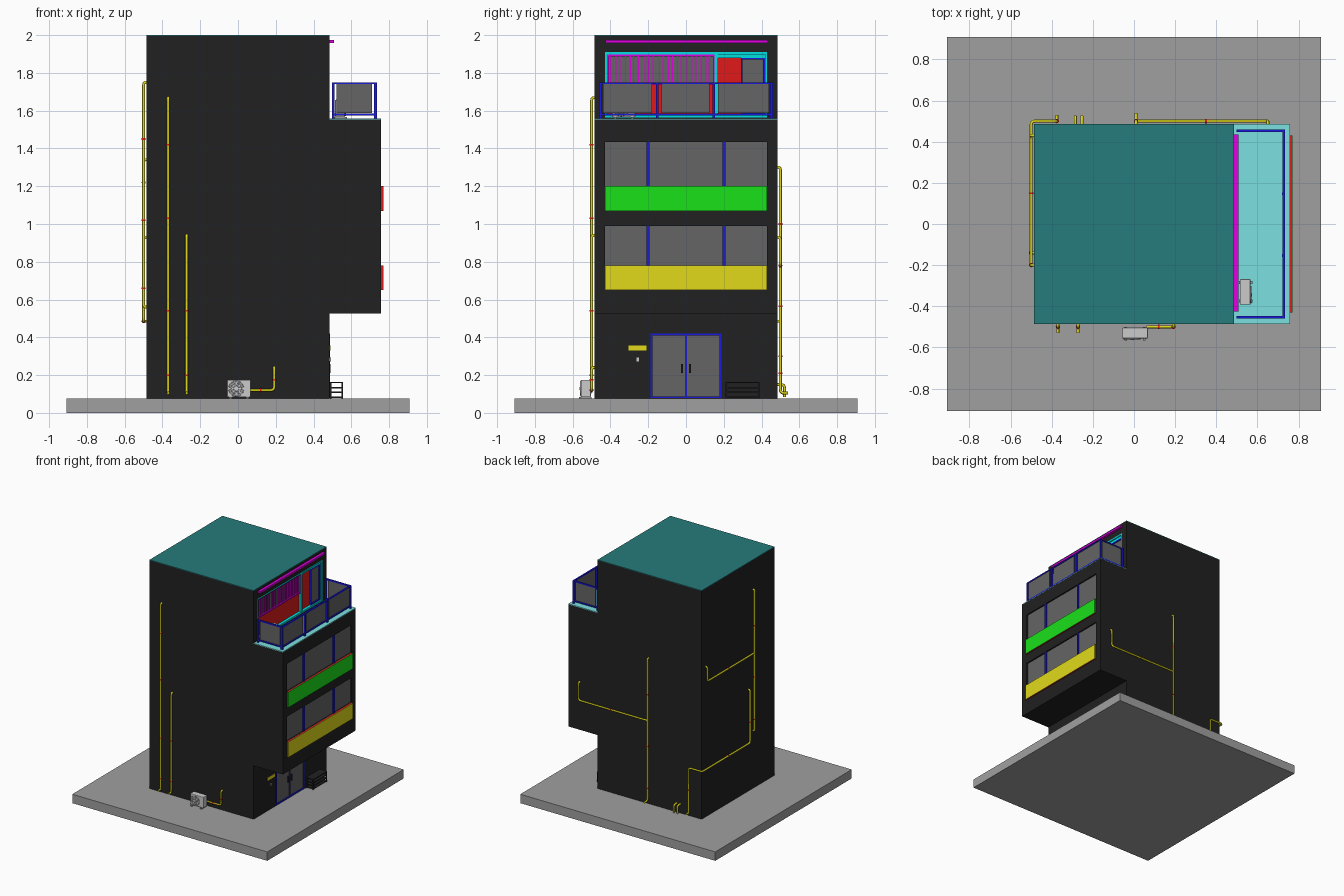
import bpy, bmesh, math, random
from mathutils import Matrix, Vector

if "Cube" in bpy.data.objects:
    bpy.data.objects.remove(bpy.data.objects["Cube"])
random.seed(3)

def mat(name, r, g, b):
    m = bpy.data.materials.new(name)
    m.diffuse_color = (r, g, b, 1)
    m.use_nodes = True
    m.node_tree.nodes["Principled BSDF"].inputs["Base Color"].default_value = m.diffuse_color
    return m

BLACK = mat("black", .015, .015, .015)
TEAL = mat("teal", .02, .2, .2)
CYAN = mat("cyan", 0, .75, .75)
PALE = mat("pale_cyan", .2, .75, .75)
BLUE = mat("blue", .01, .01, .75)
GLASS = mat("glass_grey", .13, .13, .13)
MAGENTA = mat("magenta", .75, 0, .75)
RED = mat("red", .75, .01, .01)
GREEN = mat("green", .01, .75, .01)
YELLOW = mat("yellow", .75, .7, .01)
GREY = mat("light_grey", .6, .6, .6)
STONE = mat("stone", .35, .35, .35)

def finish(name, bm, m, M=None):
    bmesh.ops.recalc_face_normals(bm, faces=bm.faces)
    me = bpy.data.meshes.new(name)
    bm.to_mesh(me)
    bm.free()
    ob = bpy.data.objects.new(name, me)
    bpy.context.collection.objects.link(ob)
    me.materials.append(m)
    if M:
        ob.matrix_world = M
    return ob

def box(name, x0, x1, y0, y1, z0, z1, m, M=None, bevel=0):
    bm = bmesh.new()
    T = Matrix.Translation(((x0+x1)/2, (y0+y1)/2, (z0+z1)/2))
    bmesh.ops.create_cube(bm, size=1, matrix=T @ Matrix.Diagonal((x1-x0, y1-y0, z1-z0, 1)))
    if bevel:
        bmesh.ops.bevel(bm, geom=bm.edges[:], offset=bevel, segments=2, affect='EDGES', profile=.5)
    return finish(name, bm, m, M)

def cyl(name, p, axis, r, h, m, M=None, seg=24):
    bm = bmesh.new()
    R = Vector(axis).to_track_quat('Z', 'Y').to_matrix().to_4x4()
    bmesh.ops.create_cone(bm, cap_ends=True, segments=seg, radius1=r, radius2=r, depth=h,
                          matrix=Matrix.Translation(p) @ R)
    return finish(name, bm, m, M)

def frame(name, x0, x1, y0, y1, z0, z1, t, m):
    for s, a in (("left", (y0, y0+t, z0, z1)), ("right", (y1-t, y1, z0, z1)),
                 ("bottom", (y0+t, y1-t, z0, z0+t)), ("top", (y0+t, y1-t, z1-t, z1))):
        box(f"{name}_{s}", x0, x1, *a, m)

# pipe along a path with rounded corners
def pipe(name, pts, r=.0075, bend=.02):
    P = [Vector(p) for p in pts]
    path = [P[0]]
    for a, b, c in zip(P, P[1:], P[2:]):
        k1 = min(bend, (a-b).length*.5)
        k2 = min(bend, (c-b).length*.5)
        s, e = b+(a-b).normalized()*k1, b+(c-b).normalized()*k2
        for i in range(5):
            t = i/4
            path.append(s*(1-t)**2 + b*2*t*(1-t) + e*t*t)
    path.append(P[-1])
    cu = bpy.data.curves.new(name, 'CURVE')
    cu.dimensions = '3D'
    cu.bevel_depth = r
    cu.bevel_resolution = 2
    cu.use_fill_caps = True
    sp = cu.splines.new('POLY')
    sp.points.add(len(path)-1)
    for q, v in zip(sp.points, path):
        q.co = (*v, 1)
    cu.materials.append(YELLOW)
    bpy.context.collection.objects.link(bpy.data.objects.new(name, cu))

def clamps(name, pts, axis):
    for i, p in enumerate(pts):
        cyl(f"{name}_{i}", p, axis, .0105, .008, RED, seg=12)

# ground slab
box("ground_slab", -.908, .908, -.908, .908, 0, .075, STONE)

# tower body with overhang, from a side profile
bm = bmesh.new()
prof = [(-.485, .075), (.485, .075), (.485, .525), (.757, .525), (.757, 1.552),
        (.485, 1.552), (.485, 1.995), (-.485, 1.995)]
f = bm.faces.new([bm.verts.new((x, -.485, z)) for x, z in prof])
g = bmesh.ops.extrude_face_region(bm, geom=[f])
bmesh.ops.translate(bm, vec=(0, .97, 0), verts=[v for v in g["geom"] if isinstance(v, bmesh.types.BMVert)])
body = finish("tower_body", bm, BLACK)

# openings for windows, balcony room and entrance
for x0, x1, w, z0, z1 in ((.735, .8, .43, 1.2, 1.435), (.735, .8, .43, .78, .99),
                          (.455, .6, .43, 1.565, 1.91), (.473, .6, .187, .08, .42)):
    cut = box("opening_cutter", x0, x1, -w, w, z0, z1, BLACK)
    cut.hide_render = True
    md = body.modifiers.new("opening", 'BOOLEAN')
    md.operation, md.solver, md.object = 'DIFFERENCE', 'EXACT', cut
    bpy.context.view_layer.objects.active = body
    bpy.ops.object.modifier_apply(modifier=md.name)
    bpy.data.objects.remove(cut)

box("roof_top", -.485, .485, -.485, .485, 1.995, 2, TEAL)
box("balcony_floor", .485, .757, -.485, .485, 1.552, 1.558, PALE)

# window bands of the overhang
for n, z0, z1, zb, m in (("upper", 1.2, 1.435, 1.07, GREEN), ("lower", .78, .99, .65, YELLOW)):
    box(n+"_window_glass", .735, .745, -.43, .43, z0, z1, GLASS)
    for y in (-.2, .2):
        box(n+"_window_mullion", .745, .757, y-.008, y+.008, z0, z1, BLUE)
    box(n+"_spandrel", .755, .768, -.43, .43, zb, z0, RED)
    box(n+"_spandrel_face", .768, .77, -.43, .43, zb, z0, m)

# entrance doors
frame("entrance_frame", .473, .488, -.187, .187, .078, .42, .01, BLUE)
box("entrance_middle", .473, .486, -.004, .004, .085, .41, BLUE)
for s in (-1, 1):
    a, b = sorted((s*.004, s*.177))
    box("entrance_door", .473, .48, a, b, .085, .41, GLASS)
    box("door_handle", .48, .49, s*.022-.005, s*.022+.005, .21, .26, BLACK)
box("sign_plate", .485, .488, -.305, -.21, .33, .356, RED)
box("sign_face", .488, .49, -.305, -.21, .33, .356, YELLOW)
box("door_bell", .485, .492, -.262, -.25, .272, .292, GREY)

# slatted rack beside the entrance
for z in (.08, .105, .13, .157):
    box("rack_shelf", .488, .555, .21, .39, z, z+.007, BLACK)
for x in (.488, .549):
    for y in (.21, .384):
        box("rack_post", x, x+.006, y, y+.006, .075, .164, BLACK)

# balcony room front
box("room_wall", .455, .462, -.43, .43, 1.565, 1.91, RED)
frame("room_frame", .46, .485, -.43, .43, 1.565, 1.91, .012, CYAN)
box("room_frame_middle", .462, .48, .152, .17, 1.577, 1.898, CYAN)
box("room_frame_head", .462, .475, .17, .418, 1.88, 1.898, CYAN)
box("room_window_glass", .462, .465, -.418, .152, 1.735, 1.898, GLASS)
frame("room_window_frame", .462, .478, -.418, .152, 1.735, 1.898, .01, MAGENTA)
for i in range(22):
    y = -.4 + i*.025 + random.uniform(-.006, .006)
    box("curtain_fold", .465, .472, y, y+.006, 1.745, 1.888, MAGENTA)
box("balcony_door_glass", .462, .466, .29, .418, 1.577, 1.88, GLASS)
frame("balcony_door_frame", .462, .475, .29, .418, 1.577, 1.88, .01, BLUE)
box("awning_strip", .485, .507, -.425, .435, 1.958, 1.975, MAGENTA)

# balcony railing
for y in (-.453, -.153, .147, .453):
    box("rail_post", .72, .735, y-.007, y+.007, 1.558, 1.75, BLUE)
for z in (1.575, 1.74):
    box("front_rail", .722, .735, -.453, .453, z, z+.01, BLUE)
for a, b in ((-.44, -.18), (-.13, .125), (.17, .44)):
    box("front_rail_panel", .725, .73, a, b, 1.587, 1.74, GLASS)
for y in (-.453, .453):
    box("side_rail_post", .497, .511, y-.007, y+.007, 1.558, 1.75, BLUE)
    for z in (1.575, 1.74):
        box("side_rail", .5, .73, y-.007, y+.007, z, z+.01, BLUE)
    box("side_rail_panel", .522, .71, y-.003, y+.003, 1.587, 1.74, GLASS)

# air conditioner, facing -y, standing on its origin
def aircon(n, M):
    box(n+"_case", -.062, .062, -.026, .026, .008, .1, GREY, M, .004)
    for x in (-.045, .045):
        box(n+"_foot", x-.007, x+.007, -.036, .03, 0, .009, STONE, M)
    cyl(n+"_fan_disc", (-.014, -.0265, .054), (0, 1, 0), .038, .003, STONE, M)
    for r in (.04, .028, .016):
        bpy.ops.mesh.primitive_torus_add(major_radius=r, minor_radius=.002, major_segments=28, minor_segments=6)
        ring = bpy.context.object
        ring.name = n+"_fan_ring"
        ring.data.materials.append(GREY)
        ring.matrix_world = M @ Matrix.Translation((-.014, -.029, .054)) @ Matrix.Rotation(math.pi/2, 4, 'X')
    cyl(n+"_fan_hub", (-.014, -.03, .054), (0, 1, 0), .008, .006, GREY, M)
    for i in range(4):
        R = M @ Matrix.Translation((-.014, -.029, .054)) @ Matrix.Rotation(i*math.pi/4, 4, 'Y')
        box(n+"_fan_spoke", -.039, .039, -.0015, .0015, -.0015, .0015, GREY, R)

aircon("ground_aircon", Matrix.Translation((.005, -.53, .075)))
aircon("balcony_aircon", Matrix.Translation((.54, -.33, 1.558)) @ Matrix.Rotation(math.pi/2, 4, 'Z'))

# front pipes
F = -.5
for n, x, top, zs in (("tall", -.37, 1.668, (1.42, 1.03, .54, .2)), ("short", -.272, .94, (.54, .2))):
    pipe(f"front_{n}_pipe", [(x, -.48, top), (x, F, top), (x, F, .105), (x, -.53, .105)])
    clamps(f"front_{n}_clamp", [(x, F, z) for z in zs], (0, 0, 1))
pipe("aircon_pipe", [(.06, F, .12), (.192, F, .12), (.192, F, .24), (.192, -.48, .24)])
clamps("aircon_clamp", [(.12, F, .12)], (1, 0, 0))
clamps("aircon_riser_clamp", [(.192, F, .175)], (0, 0, 1))

# left side pipes, the lower one wrapping onto the back
L, B = -.5, .5
pipe("left_main_pipe", [(-.48, -.2, 1.75), (L, -.2, 1.75), (L, -.2, .56), (-.48, -.2, .56)])
pipe("left_branch_pipe", [(L, -.2, 1.22), (L, .43, 1.22), (L, .43, 1.34), (-.48, .43, 1.34)])
pipe("left_wrap_pipe", [(-.48, -.14, .93), (L, -.14, .93), (L, -.14, .485), (L, B, .485),
                        (-.375, B, .485), (-.375, B, .105), (-.375, .53, .105)])
clamps("left_main_clamp", [(L, -.2, z) for z in (1.45, 1.02, .66)], (0, 0, 1))
clamps("left_branch_clamp", [(L, .15, 1.22), (L, .15, .485)], (0, 1, 0))
clamps("left_wrap_clamp", [(L, -.14, .66), (-.375, B, .3)], (0, 0, 1))

# back pipes and drain stubs
pipe("back_main_pipe", [(.01, .48, 1.3), (.01, B, 1.3), (.01, B, .105), (.01, .54, .105)])
pipe("back_branch_pipe", [(.01, B, .78), (.65, B, .78), (.65, B, .93), (.65, .48, .93)])
clamps("back_main_clamp", [(.01, B, z) for z in (1.0, .565, .21)], (0, 0, 1))
clamps("back_branch_clamp", [(.35, B, .78)], (1, 0, 0))
for x in (-.285, -.253):
    pipe("drain_stub", [(x, .48, .15), (x, .522, .15), (x, .522, .085)])
